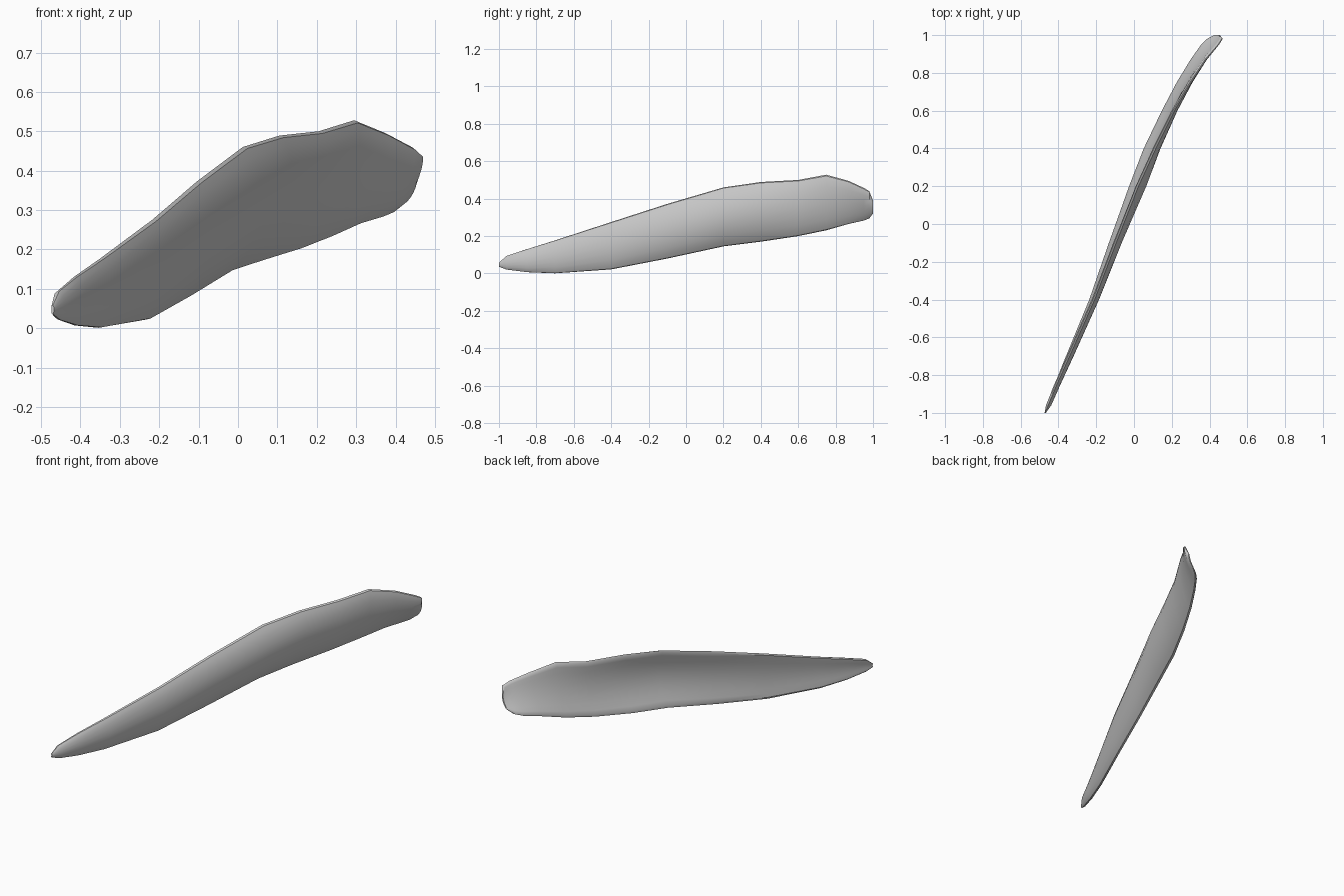
import bpy, bmesh, math
from mathutils import Vector

if "Cube" in bpy.data.objects:
    bpy.data.objects.remove(bpy.data.objects["Cube"])

# Cross-sections: y, lower edge (x, z), bulge x, upper edge (x, z), thickness
sections = [
    (-1.00, -.472, .036, -.470, -.472, .058, .006),
    (-.96, -.458, .022, -.450, -.461, .092, .024),
    (-.85, -.415, .007, -.403, -.417, .130, .027),
    (-.70, -.355, .001, -.334, -.350, .177, .028),
    (-.40, -.232, .022, -.200, -.218, .275, .030),
    (-.10, -.130, .080, -.080, -.105, .372, .030),
    (.20, -.026, .145, .050, .012, .460, .030),
    (.40, .053, .170, .122, .105, .489, .030),
    (.60, .150, .200, .210, .205, .500, .030),
    (.75, .230, .231, .285, .295, .528, .030),
    (.87, .302, .265, .358, .375, .495, .028),
    (.95, .358, .283, .414, .445, .458, .026),
    (.98, .388, .295, .440, .464, .440, .022),
    (1.00, .425, .320, .446, .452, .390, .008),
]
STEPS = 10


def ring(y, xb, zb, xm, xt, zt, thick):
    """Closed outline of a curved, round-edged strip at depth y."""
    zm = (zb + zt) / 2
    outer, inner = [], []
    for i in range(STEPS + 1):
        s = (1 - math.cos(math.pi * i / STEPS)) / 2
        a, b, c = (1 - s) * (1 - 2 * s), 4 * s * (1 - s), s * (2 * s - 1)
        p = Vector((a * xb + b * xm + c * xt, y, a * zb + b * zm + c * zt))
        dx = (4 * s - 3) * xb + (4 - 8 * s) * xm + (4 * s - 1) * xt
        n = Vector((zt - zb, 0, -dx)).normalized()
        half = thick / 2 * math.sin(math.pi * i / STEPS) ** 0.5 if 0 < i < STEPS else 0
        outer.append(p + n * half)
        inner.append(p - n * half)
    return outer + inner[-2:0:-1]


# Curved shell lofted through the sections
bm = bmesh.new()
rings = [[bm.verts.new(p) for p in ring(*s)] for s in sections]
count = len(rings[0])
for r0, r1 in zip(rings, rings[1:]):
    for i in range(count):
        j = (i + 1) % count
        bm.faces.new((r0[i], r0[j], r1[j], r1[i]))

# Close both tips
bm.faces.new(rings[0])
bm.faces.new(rings[-1])
bmesh.ops.recalc_face_normals(bm, faces=bm.faces)
mesh = bpy.data.meshes.new("curved_shell")
bm.to_mesh(mesh)
bm.free()

shell = bpy.data.objects.new("curved_shell", mesh)
bpy.context.collection.objects.link(shell)
grey = bpy.data.materials.new("plain grey")
grey.diffuse_color = (0.6, 0.6, 0.6, 1)
grey.use_nodes = True
grey.node_tree.nodes["Principled BSDF"].inputs["Base Color"].default_value = grey.diffuse_color
mesh.materials.append(grey)

bpy.context.view_layer.objects.active = shell
shell.select_set(True)
bpy.ops.object.shade_smooth_by_angle(angle=math.radians(35))
